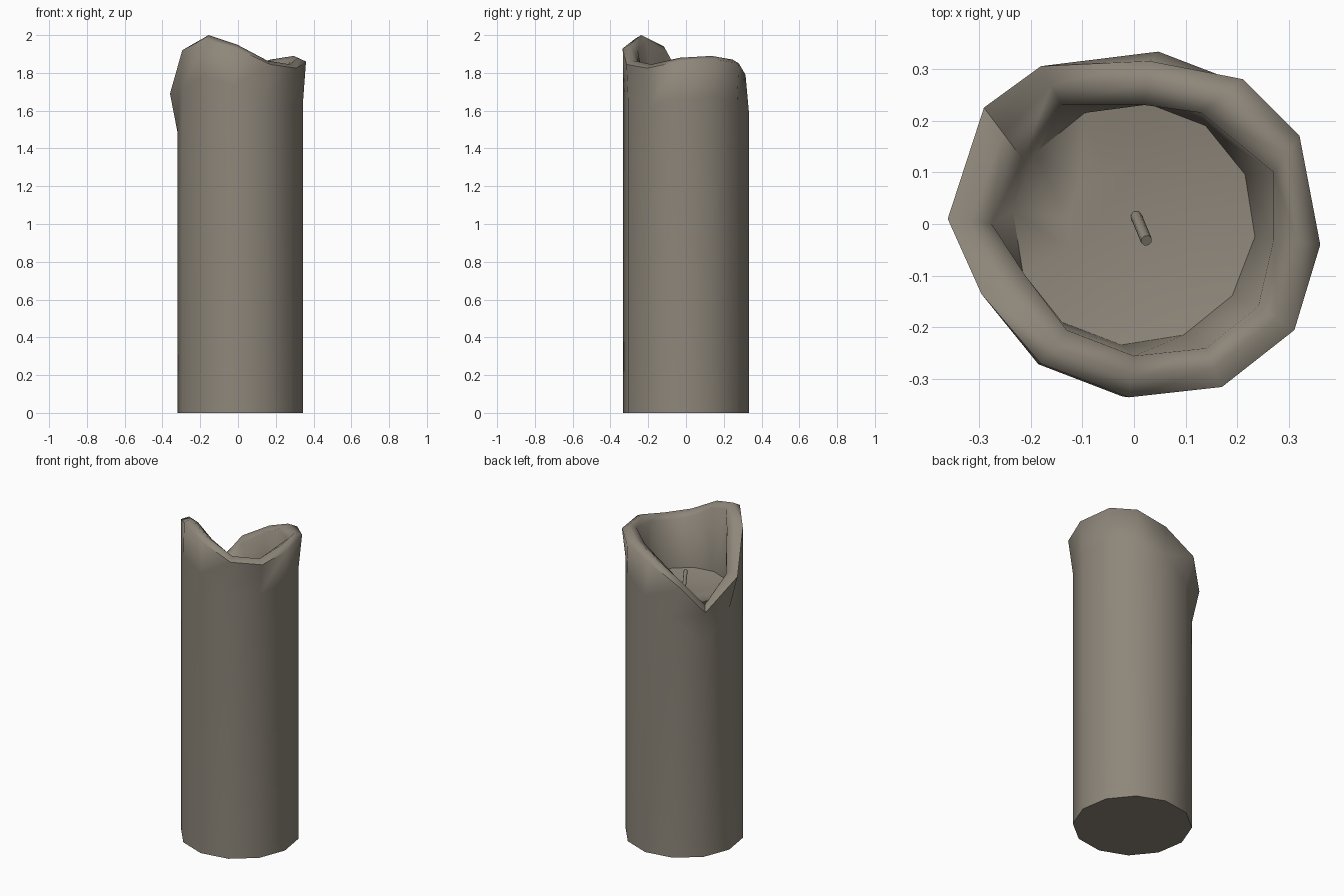
import bpy, bmesh, math
from mathutils import Vector

if "Cube" in bpy.data.objects:
    bpy.data.objects.remove(bpy.data.objects["Cube"])

wax = bpy.data.materials.new("grey_beige_wax")
wax.diffuse_color = (0.27, 0.24, 0.195, 1)
wax.use_nodes = True
wax.node_tree.nodes["Principled BSDF"].inputs["Base Color"].default_value = wax.diffuse_color

# Melted rim, counter-clockwise from +x: outer x, outer y, crest z, inner x, inner y
RIM = [
    (0.36, -0.04, 1.88, 0.27, -0.03),
    (0.32, 0.17, 1.89, 0.27, 0.10),
    (0.21, 0.28, 1.87, 0.13, 0.215),
    (0.03, 0.315, 1.81, 0.02, 0.23),
    (-0.18, 0.305, 1.70, -0.14, 0.23),
    (-0.29, 0.225, 1.55, -0.215, 0.125),
    (-0.36, 0.01, 1.71, -0.275, 0.0),
    (-0.295, -0.135, 1.94, -0.21, -0.10),
    (-0.18, -0.27, 2.00, -0.13, -0.205),
    (-0.01, -0.335, 1.95, 0.0, -0.255),
    (0.17, -0.315, 1.865, 0.14, -0.24),
    (0.31, -0.205, 1.845, 0.24, -0.16),
]
N = len(RIM)
CX, R, FLOOR = 0.012, 0.335, 1.52


def finish(bm, name, angle):
    bmesh.ops.recalc_face_normals(bm, faces=bm.faces)
    me = bpy.data.meshes.new(name)
    bm.to_mesh(me)
    bm.free()
    ob = bpy.data.objects.new(name, me)
    bpy.context.collection.objects.link(ob)
    me.materials.append(wax)
    bpy.ops.object.select_all(action='DESELECT')
    ob.select_set(True)
    bpy.context.view_layer.objects.active = ob
    bpy.ops.object.shade_smooth_by_angle(angle=math.radians(angle))
    return ob


# Candle body: stacked 12-sided rings from the base, over the rim, into the bowl
bm = bmesh.new()
rings = [[] for _ in range(7)]
for i, (ox, oy, z, ix, iy) in enumerate(RIM):
    a = math.radians(-6 + 360 * i / N)
    c, s = math.cos(a), math.sin(a)
    column = [
        (CX + R * c, R * s, 0),                             # base
        (CX + R * c, R * s, z - 0.22),                      # shoulder
        (ox, oy, z - 0.02),                                 # outer rim
        ((ox + ix) / 2, (oy + iy) / 2, z),                  # crest
        (ix, iy, z - 0.03),                                 # inner rim
        (0.235 * c, 0.235 * s, min(FLOOR + 0.02, z - 0.04)),  # bowl edge
        (0.13 * c, 0.13 * s, FLOOR),
    ]
    for ring, co in zip(rings, column):
        ring.append(bm.verts.new(co))
for lo, hi in zip(rings, rings[1:]):
    for i in range(N):
        j = (i + 1) % N
        bm.faces.new((lo[i], lo[j], hi[j], hi[i]))
bm.faces.new(rings[0][::-1])
bm.faces.new(rings[-1])
finish(bm, "candle_body", 65)

# Wick: short leaning stick rising from the bowl
bottom, top = Vector((0.003, 0.018, FLOOR - 0.01)), Vector((0.024, -0.032, 1.615))
bm = bmesh.new()
bmesh.ops.create_cone(bm, cap_ends=True, segments=8, radius1=0.011,
                      radius2=0.011, depth=(top - bottom).length)
wick = finish(bm, "wick", 50)
wick.location = (bottom + top) / 2
wick.rotation_euler = (top - bottom).to_track_quat('Z', 'Y').to_euler()
